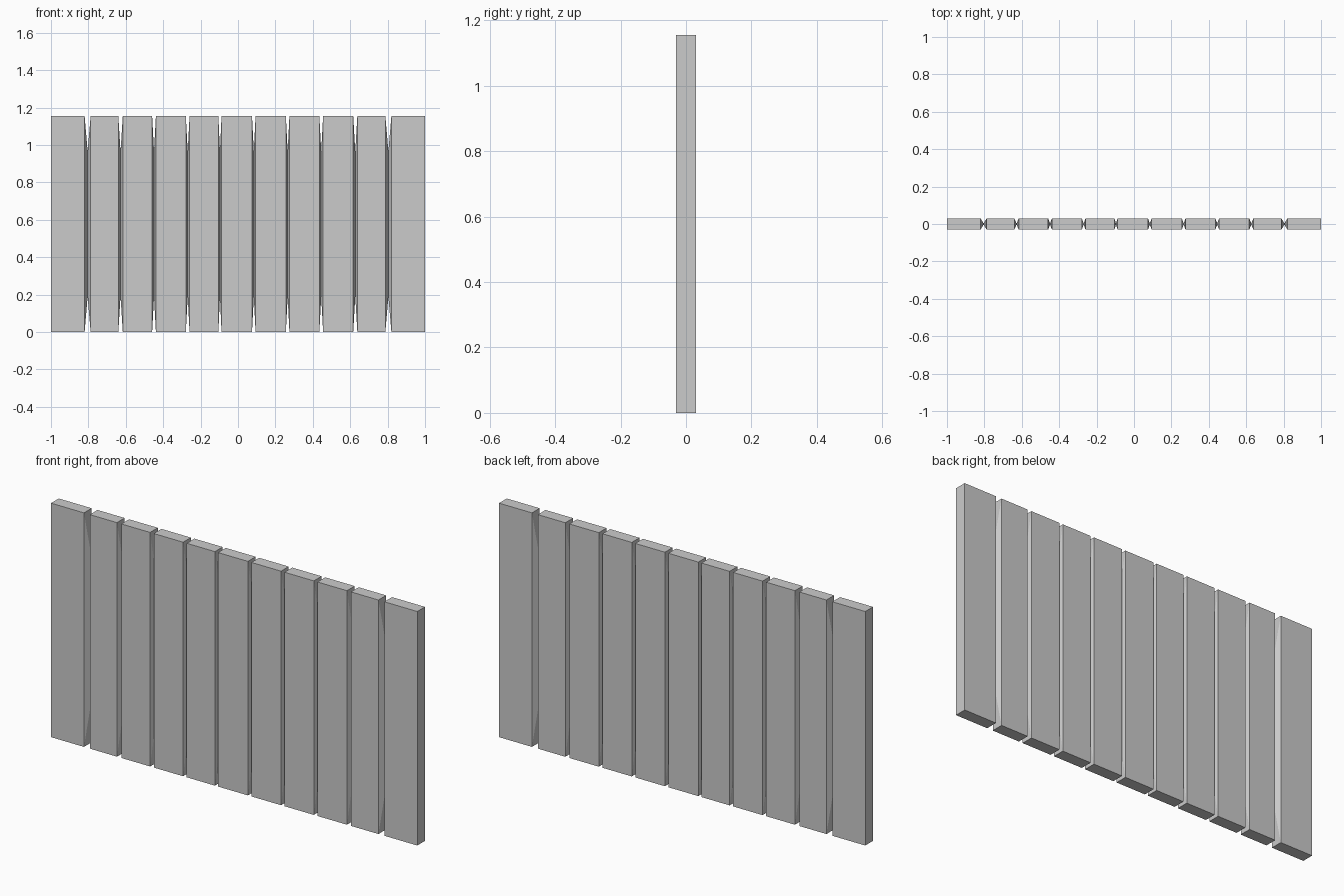
import bpy, bmesh

if "Cube" in bpy.data.objects:
    bpy.data.objects.remove(bpy.data.objects["Cube"])

H, T = 1.155, 0.03            # height, half thickness
RY, RZ = 0.003, 0.19          # half width of joint ridge, its inset from the ends
# left and right edge of each gap between slats
GAPS = [(-0.82, -0.788), (-0.64, -0.616), (-0.459, -0.439), (-0.279, -0.259),
        (-0.105, -0.088), (0.075, 0.094), (0.256, 0.275), (0.435, 0.455),
        (0.616, 0.638), (0.788, 0.82)]


def ring(bm, x, y, z0, z1):
    return [bm.verts.new(p) for p in ((x, -y, z0), (x, y, z0), (x, y, z1), (x, -y, z1))]


def slat(name, x0, x1, ridge0, ridge1):
    # flat board whose inner sides taper to a thin ridge touching the neighbour
    bm = bmesh.new()
    rings = []
    if ridge0 is not None:
        rings.append(ring(bm, ridge0, RY, RZ, H - RZ))
    rings += [ring(bm, x0, T, 0, H), ring(bm, x1, T, 0, H)]
    if ridge1 is not None:
        rings.append(ring(bm, ridge1, RY, RZ, H - RZ))
    bm.faces.new(rings[0])
    bm.faces.new(rings[-1])
    for a, b in zip(rings, rings[1:]):
        for i in range(4):
            j = (i + 1) % 4
            bm.faces.new((a[i], a[j], b[j], b[i]))
    bmesh.ops.recalc_face_normals(bm, faces=bm.faces)
    me = bpy.data.meshes.new(name)
    bm.to_mesh(me)
    bm.free()
    bpy.context.collection.objects.link(bpy.data.objects.new(name, me))


# eleven slats between the outer ends and the gaps
starts = [-1.0] + [g[1] for g in GAPS]
ends = [g[0] for g in GAPS] + [1.0]
mids = [None] + [sum(g) / 2 for g in GAPS] + [None]
for i, (a, b) in enumerate(zip(starts, ends)):
    slat(f"slat_{i + 1}", a, b, mids[i], mids[i + 1])
